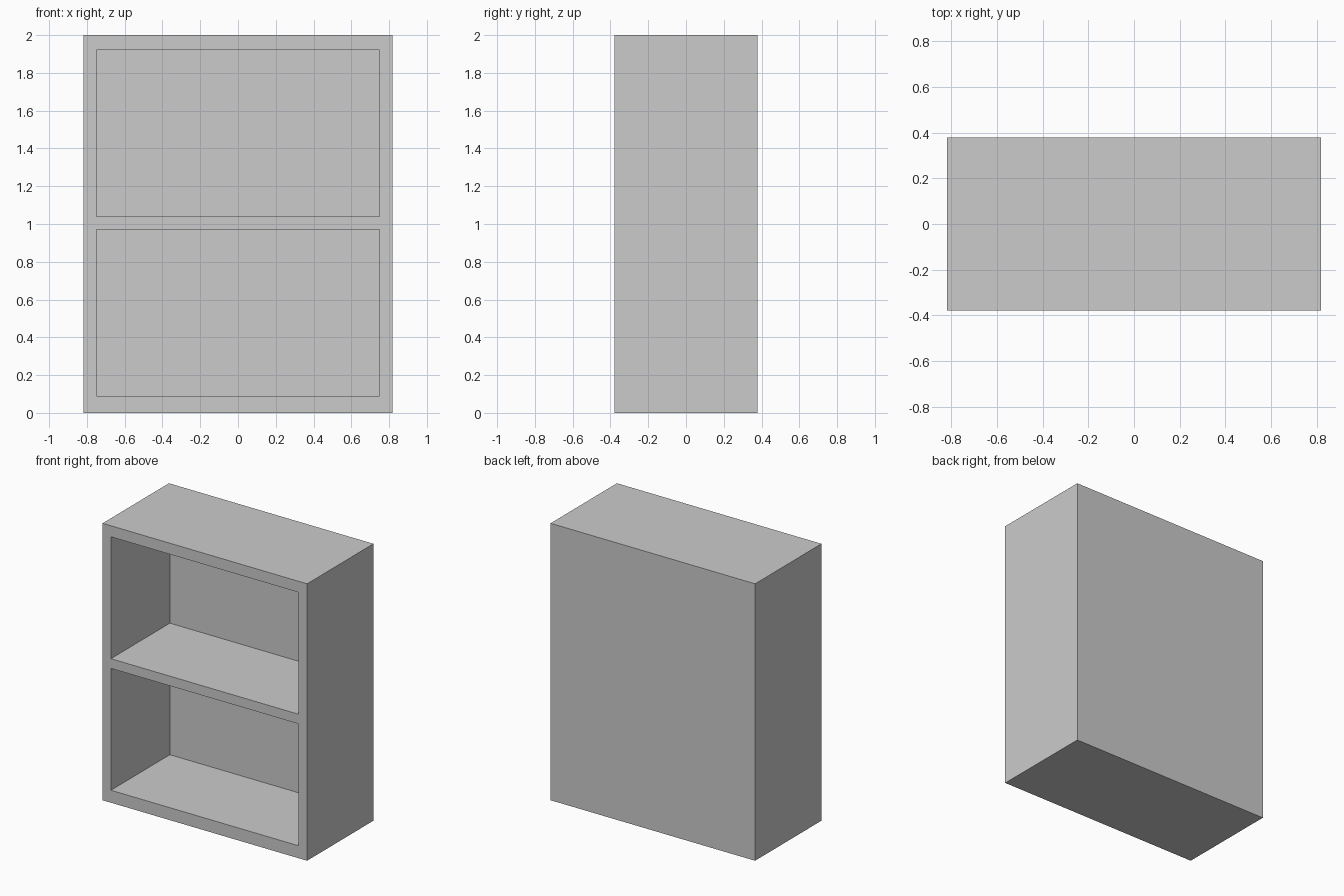
import bpy

if "Cube" in bpy.data.objects:
    bpy.data.objects.remove(bpy.data.objects["Cube"])

W, D, H = 1.634, 0.757, 2.0      # outer size
OPEN_W, OPEN_H = 1.5, 0.88       # compartment opening
BACK = 0.085                     # back panel thickness


def box(name, size, loc):
    bpy.ops.mesh.primitive_cube_add(size=1, location=loc)
    ob = bpy.context.object
    ob.name = name
    ob.scale = size
    bpy.ops.object.transform_apply(location=False, rotation=False, scale=True)
    return ob


# Solid cabinet body
body = box("bookcase_body", (W, D, H), (0, 0, H / 2))

# Two open compartments cut in from the front, leaving a shelf between
front, inner = -D / 2 - 0.1, D / 2 - BACK
for label, z in (("lower", 0.09), ("upper", 1.04)):
    cutter = box(label + "_compartment_cutter", (OPEN_W, inner - front, OPEN_H),
                 (0, (front + inner) / 2, z + OPEN_H / 2))
    cutter.hide_render = True
    cutter.display_type = 'WIRE'
    mod = body.modifiers.new(label + "_compartment", 'BOOLEAN')
    mod.operation = 'DIFFERENCE'
    mod.solver = 'EXACT'
    mod.object = cutter
